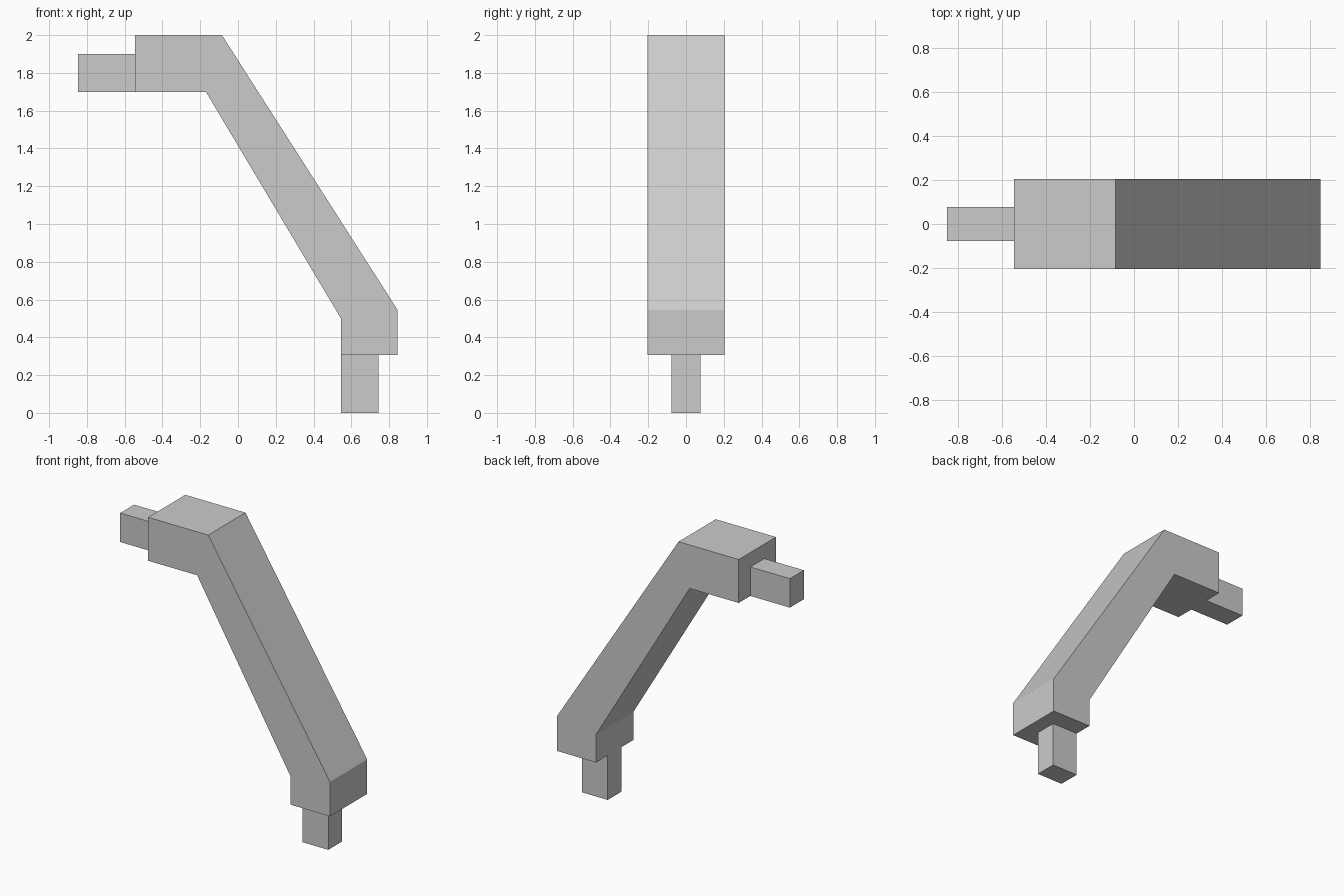
import bpy
import bmesh

cube = bpy.data.objects.get("Cube")
if cube:
    bpy.data.objects.remove(cube, do_unlink=True)

# Single grey material
grey = bpy.data.materials.new("plain grey")
grey.use_nodes = True
colour = (0.6, 0.6, 0.6, 1.0)
grey.diffuse_color = colour
grey.node_tree.nodes["Principled BSDF"].inputs["Base Color"].default_value = colour


def extrude_profile(name, profile, half_depth):
    """Extrude an x-z outline symmetrically along y."""
    bm = bmesh.new()
    face = bm.faces.new([bm.verts.new((x, -half_depth, z)) for x, z in profile])
    result = bmesh.ops.extrude_face_region(bm, geom=[face], use_keep_orig=True)
    verts = [v for v in result["geom"] if isinstance(v, bmesh.types.BMVert)]
    bmesh.ops.translate(bm, verts=verts, vec=(0, 2 * half_depth, 0))
    bmesh.ops.recalc_face_normals(bm, faces=bm.faces)
    mesh = bpy.data.meshes.new(name)
    bm.to_mesh(mesh)
    bm.free()
    mesh.materials.append(grey)
    obj = bpy.data.objects.new(name, mesh)
    bpy.context.collection.objects.link(obj)
    return obj


def rectangle(x0, x1, z0, z1):
    return [(x0, z0), (x1, z0), (x1, z1), (x0, z1)]


# Bent arm: flat top, long slope, short upright foot
extrude_profile("bent_arm", [
    (-0.545, 1.7), (-0.545, 2.0), (-0.085, 2.0), (0.845, 0.545),
    (0.845, 0.307), (0.545, 0.307), (0.545, 0.5), (-0.17, 1.7),
], 0.203)

# Narrow pegs at both ends
extrude_profile("upper_peg", rectangle(-0.847, -0.545, 1.7, 1.9), 0.076)
extrude_profile("lower_peg", rectangle(0.545, 0.743, 0.0, 0.307), 0.076)
